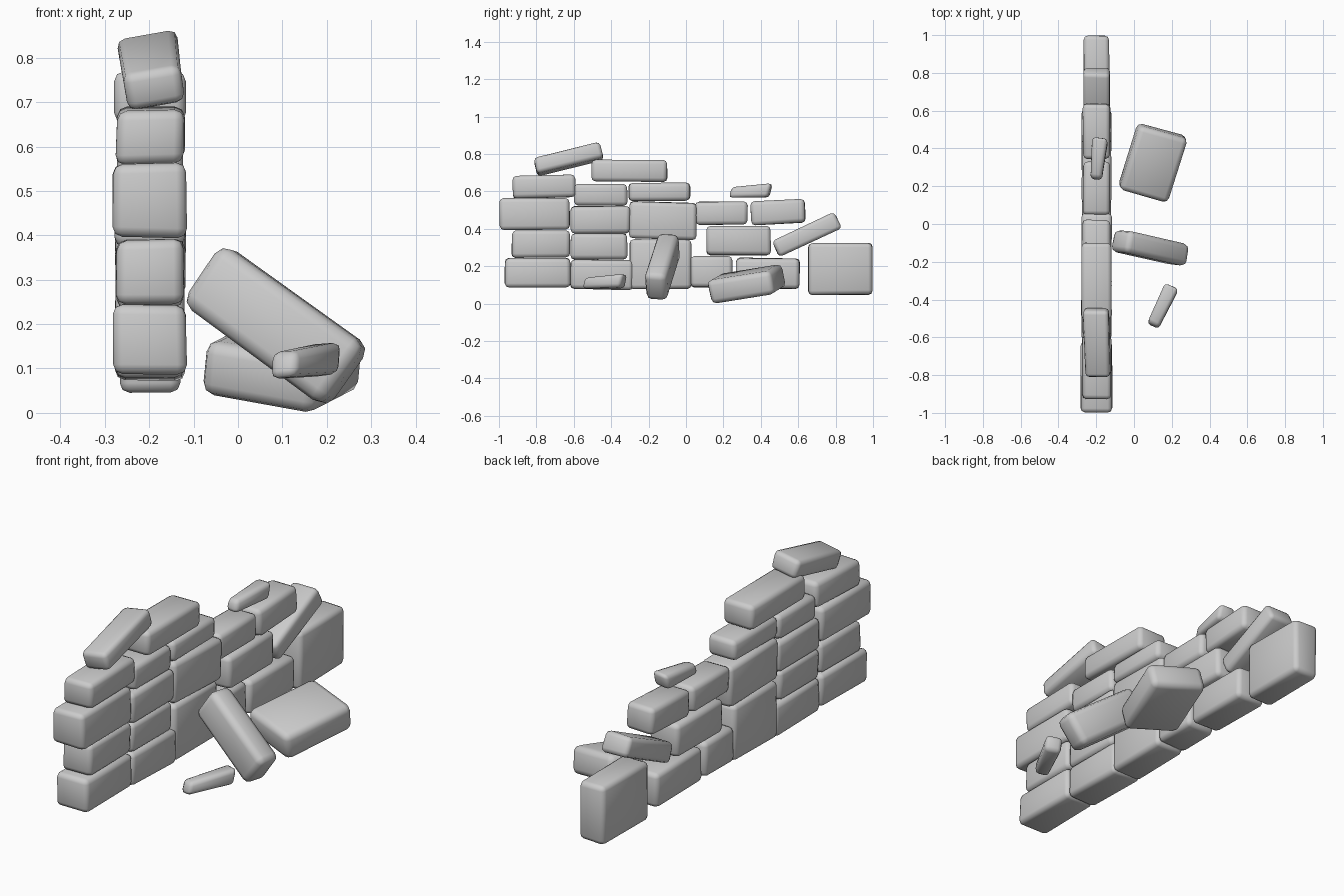
import bpy, bmesh, random
from math import radians
from mathutils import Euler, Vector

random.seed(4)


def stone(name, centre, size, rot=(0, 0, 0), bevel=0.022, taper=1.0, shear=0.0):
    """Rounded, slightly uneven block; taper narrows its -y end, shear slides its top along y."""
    bm = bmesh.new()
    bmesh.ops.create_cube(bm, size=1)
    for v in bm.verts:
        c = v.co.copy()
        k = taper if c.y < 0 else 1.0
        v.co = Vector((c.x * size[0] * k, c.y * size[1] + c.z * shear, c.z * size[2] * k))
        v.co -= Vector([(1 if a > 0 else -1) * random.uniform(0, 0.006) for a in c])
    bmesh.ops.bevel(bm, geom=bm.edges[:], offset=bevel, segments=2, profile=0.5,
                    affect='EDGES', clamp_overlap=True)
    for f in bm.faces:
        f.smooth = True
    me = bpy.data.meshes.new(name)
    bm.to_mesh(me)
    bm.free()
    ob = bpy.data.objects.new(name, me)
    ob.location = centre
    ob.rotation_euler = Euler([radians(a) for a in rot])
    bpy.context.collection.objects.link(ob)
    return ob


# Level wall stones: y from, y to, z from, z to, depth, tilt
courses = {
    "base_course": [
        (-0.97, -0.615, 0.085, 0.247, 0.17, 0),
        (-0.62, -0.28, 0.072, 0.235, 0.165, -1),
        (-0.305, 0.03, 0.075, 0.345, 0.16, 0),
        (0.02, 0.25, 0.085, 0.255, 0.16, 0),
        (0.265, 0.61, 0.078, 0.245, 0.16, -1),
        (0.65, 1.00, 0.045, 0.327, 0.14, 0),
    ],
    "second_course": [
        (-0.935, -0.615, 0.243, 0.393, 0.16, 0),
        (-0.62, -0.31, 0.233, 0.378, 0.16, 0),
        (0.105, 0.457, 0.257, 0.417, 0.16, 0),
    ],
    "third_course": [
        (-1.00, -0.62, 0.392, 0.565, 0.172, 0),
        (-0.62, -0.295, 0.372, 0.523, 0.165, 0),
        (-0.305, 0.06, 0.343, 0.545, 0.165, -1.5),
        (0.045, 0.332, 0.417, 0.548, 0.15, 0),
        (0.343, 0.64, 0.422, 0.555, 0.15, 3),
    ],
    "fourth_course": [
        (-0.93, -0.59, 0.562, 0.69, 0.158, 2),
        (-0.60, -0.31, 0.52, 0.642, 0.155, 0),
        (-0.31, 0.025, 0.547, 0.65, 0.155, 0),
    ],
    "top_course": [(-0.51, -0.097, 0.648, 0.773, 0.165, -0.5)],
}
for course, rows in courses.items():
    for i, (y0, y1, z0, z1, d, tilt) in enumerate(rows, 1):
        stone(f"{course}_stone_{i}", (-0.198, (y0 + y1) / 2, (z0 + z1) / 2),
              (d, y1 - y0, z1 - z0), (tilt, 0, 0))

# Loose stones resting on the wall
stone("tilted_cap_stone", (-0.195, -0.627, 0.772), (0.14, 0.37, 0.092), (14, -8, 0), 0.02)
stone("sliding_stone", (-0.197, 0.645, 0.37), (0.145, 0.375, 0.10), (25, 0, 0), 0.02)
stone("small_cap_stone", (-0.19, 0.345, 0.60), (0.09, 0.22, 0.078), (3, 0, -6), 0.018, 0.75, 0.02)

# Fallen stones in front of the wall
stone("fallen_slab", (0.10, 0.325, 0.107), (0.275, 0.365, 0.135), (9, 9, -16), 0.028)
stone("leaning_stone", (0.085, -0.125, 0.197), (0.41, 0.125, 0.175), (-5, 35, -13), 0.03)
stone("fallen_chip", (0.15, -0.435, 0.115), (0.085, 0.235, 0.078), (3, -6, -26), 0.018, 0.8, 0.02)
